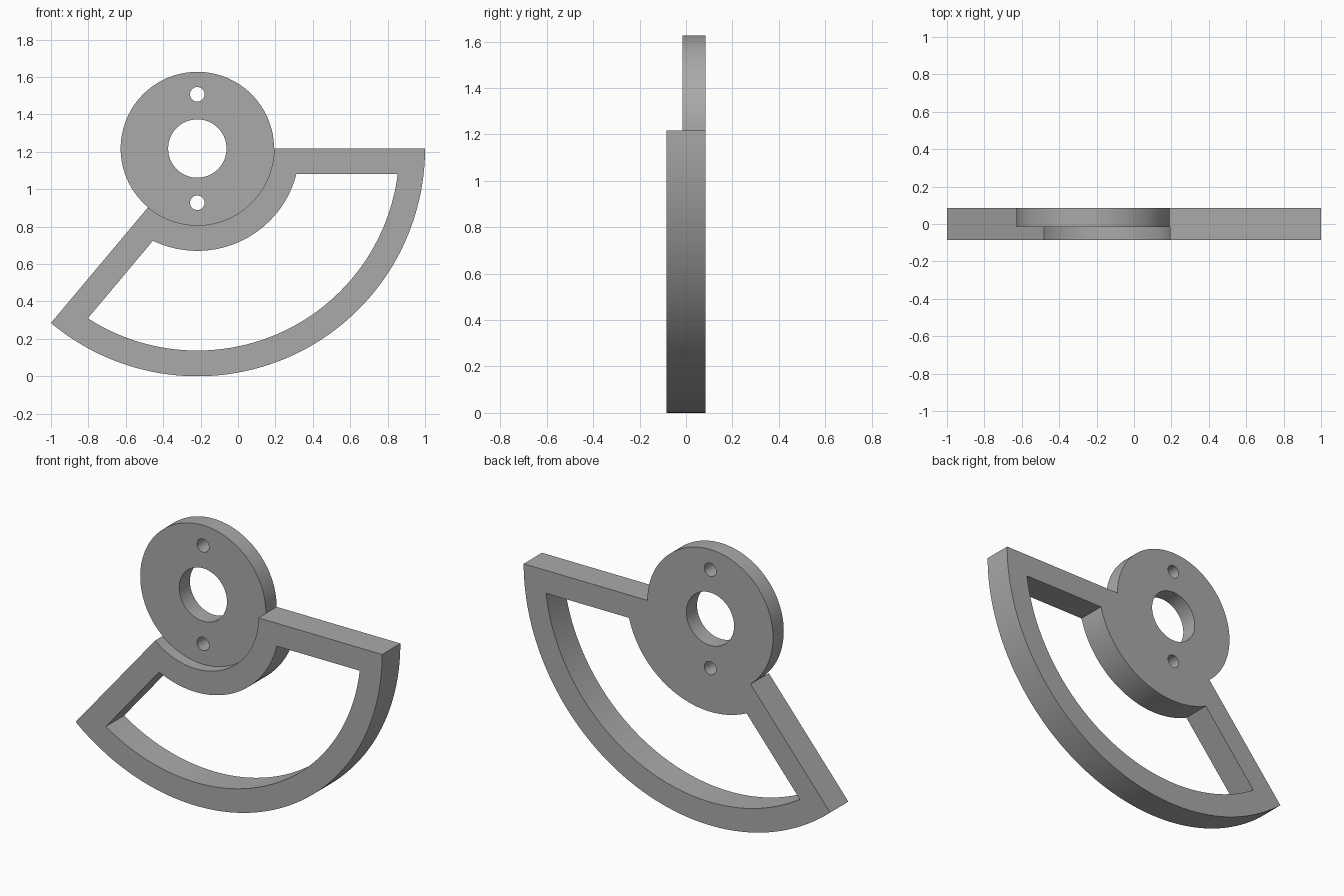
import bpy
import bmesh
from math import cos, sin, radians, hypot, atan2, sqrt

cube = bpy.data.objects.get("Cube")
if cube:
    bpy.data.objects.remove(cube)

# Main dimensions
SWEEP = 230                        # angle where the sector begins
R_RIM = 2 / (1 + cos(radians(50)))
R_WINDOW, R_HUB, R_DISC = 1.08, 0.547, 0.41
R_BORE, R_BOLT, BOLT_OFFSET = 0.156, 0.039, 0.29
SPOKE = 0.135
FRONT, STEP, BACK = -0.085, -0.015, 0.085
CX, CZ = 1 - R_RIM, R_RIM

grey = bpy.data.materials.new("plain grey")
grey.use_nodes = True
colour = (0.4, 0.4, 0.4, 1)
grey.diffuse_color = colour
grey.node_tree.nodes["Principled BSDF"].inputs["Base Color"].default_value = colour


def arc(r, start, end, n=64):
    """Points on an arc about the hub centre, angles in degrees."""
    angles = [radians(start + (end - start) * i / n) for i in range(n + 1)]
    return [(r * cos(a), r * sin(a)) for a in angles]


def circle(r, dz=0, n=64):
    return [(x, z + dz) for x, z in arc(r, 0, 360, n)[:-1]]


def prism(name, outline, y0, y1):
    """Extrude an outline from y0 to y1."""
    bm = bmesh.new()
    face = bm.faces.new([bm.verts.new((CX + x, y0, CZ + z)) for x, z in outline])
    extruded = bmesh.ops.extrude_face_region(bm, geom=[face], use_keep_orig=True)
    for v in extruded["geom"]:
        if isinstance(v, bmesh.types.BMVert):
            v.co.y = y1
    bmesh.ops.recalc_face_normals(bm, faces=bm.faces)
    mesh = bpy.data.meshes.new(name)
    bm.to_mesh(mesh)
    bm.free()
    mesh.materials.append(grey)
    obj = bpy.data.objects.new(name, mesh)
    bpy.context.collection.objects.link(obj)
    return obj


def inset_angle(r):
    """Angle at which a spoke's inner edge meets radius r."""
    return atan2(SPOKE, sqrt(r * r - SPOKE * SPOKE)) * 180 / radians(180)


# Hub disc and sector as one plate
plate = prism("hub_and_sector",
              arc(R_DISC, 0, SWEEP, 96) + arc(R_RIM, SWEEP, 360, 96), FRONT, BACK)

# Window between the spokes, hub and rim
inner, outer = inset_angle(R_HUB), inset_angle(R_WINDOW)
window = (arc(R_HUB, 360 - inner, SWEEP + inner)
          + arc(R_WINDOW, SWEEP + outer, 360 - outer, 96))

# Round step in the front of the disc
step = arc(R_DISC, SWEEP, 360) + arc(R_DISC + 0.15, 0, SWEEP)

cutters = [
    prism("window_cutter", window, -0.3, 0.3),
    prism("step_cutter", step, -0.3, STEP),
    prism("bore_cutter", circle(R_BORE), -0.3, 0.3),
    prism("upper_bolt_cutter", circle(R_BOLT, BOLT_OFFSET, 32), -0.3, 0.3),
    prism("lower_bolt_cutter", circle(R_BOLT, -BOLT_OFFSET, 32), -0.3, 0.3),
]
bpy.context.view_layer.objects.active = plate
for cutter in cutters:
    cut = plate.modifiers.new(cutter.name, "BOOLEAN")
    cut.operation = "DIFFERENCE"
    cut.solver = "EXACT"
    cut.object = cutter
    bpy.ops.object.modifier_apply(modifier=cut.name)
    bpy.data.objects.remove(cutter)

# Smooth round walls, sharp edges
bpy.ops.object.select_all(action="DESELECT")
plate.select_set(True)
bpy.ops.object.shade_smooth_by_angle(angle=radians(25))
